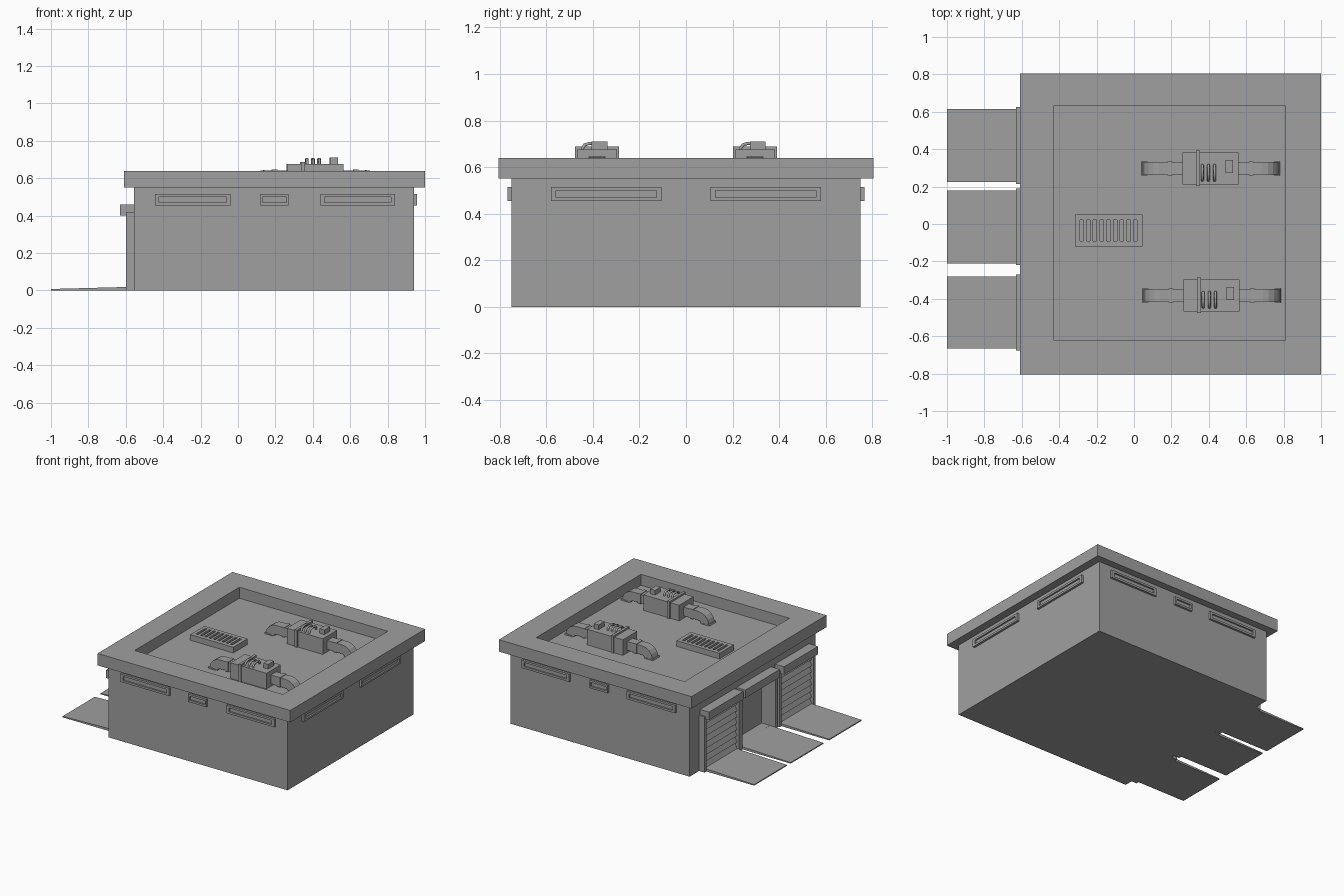
import bpy, bmesh, math
from mathutils import Vector

cube = bpy.data.objects.get("Cube")
if cube:
    bpy.data.objects.remove(cube)

GREY = (0.35, 0.35, 0.35, 1)
mat = bpy.data.materials.new("concrete grey")
mat.use_nodes = True
mat.diffuse_color = GREY
mat.node_tree.nodes["Principled BSDF"].inputs["Base Color"].default_value = GREY


def finish(name, bm):
    bmesh.ops.recalc_face_normals(bm, faces=bm.faces)
    mesh = bpy.data.meshes.new(name)
    bm.to_mesh(mesh)
    bm.free()
    mesh.materials.append(mat)
    obj = bpy.data.objects.new(name, mesh)
    bpy.context.collection.objects.link(obj)
    return obj


def box_bm(x, y, z):
    bm = bmesh.new()
    bmesh.ops.create_cube(bm, size=1)
    for v in bm.verts:
        v.co = [r[0] if c < 0 else r[1] for r, c in zip((x, y, z), v.co)]
    return bm


def box(name, x, y, z):
    return finish(name, box_bm(x, y, z))


def pocket_box(name, size, axis, sign, pockets, depth):
    """Box with rectangular pockets sunk into one side; each pocket gives (low, high) on the other two axes."""
    bm = box_bm(*size)
    others = [a for a in range(3) if a != axis]
    for i, a in enumerate(others):
        for cut in sorted({c for p in pockets for c in p[i]}):
            if not size[a][0] < cut < size[a][1]:
                continue
            co, no = Vector(), Vector()
            co[a], no[a] = cut, 1
            bmesh.ops.bisect_plane(bm, geom=bm.verts[:] + bm.edges[:] + bm.faces[:],
                                   plane_co=co, plane_no=no)
    bm.normal_update()
    for p in pockets:
        found = []
        for f in bm.faces:
            m = f.calc_center_median()
            if f.normal[axis] * sign > 0.9 and all(p[i][0] < m[a] < p[i][1] for i, a in enumerate(others)):
                found.append(f)
        made = bmesh.ops.extrude_face_region(bm, geom=found)["geom"]
        bmesh.ops.delete(bm, geom=found, context='FACES_ONLY')
        shift = Vector()
        shift[axis] = -sign * depth
        bmesh.ops.translate(bm, vec=shift, verts=[g for g in made if isinstance(g, bmesh.types.BMVert)])
    bmesh.ops.dissolve_limit(bm, angle_limit=0.01, verts=bm.verts, edges=bm.edges)
    return finish(name, bm)


def prism(name, profile, y0, y1):
    """Extrude an (x, z) outline along y."""
    bm = bmesh.new()
    face = bm.faces.new([bm.verts.new((x, y0, z)) for x, z in profile])
    made = bmesh.ops.extrude_face_region(bm, geom=[face])["geom"]
    bmesh.ops.translate(bm, vec=(0, y1 - y0, 0), verts=[g for g in made if isinstance(g, bmesh.types.BMVert)])
    return finish(name, bm)


# Building shell with an open middle bay, and the parapet roof
doors = [("back", 0.225, 0.615), ("middle", -0.21, 0.18), ("front", -0.665, -0.28)]
pocket_box("building_body", ((-0.555, 0.94), (-0.75, 0.75), (0, 0.555)), 0, -1,
           [((-0.21, 0.18), (0.02, 0.4))], 0.07)
FLOOR = 0.557
pocket_box("parapet_roof", ((-0.61, 1), (-0.805, 0.805), (0.55, 0.64)), 2, 1,
           [((-0.43, 0.81), (-0.62, 0.63))], 0.64 - FLOOR)

# Loading bays: ramp, header, jambs and slatted shutter
for name, y0, y1 in doors:
    prism(name + "_ramp", [(-1, 0), (-0.55, 0), (-0.55, 0.02), (-1, 0.008)], y0, y1)
    box(name + "_door_header", (-0.63, -0.55), (y0 - 0.01, y1 + 0.01), (0.4, 0.46))
    for side, a, b in (("front", y0 - 0.022, y0), ("back", y1, y1 + 0.022)):
        box(f"{name}_door_{side}_jamb", (-0.6, -0.55), (a, b), (0, 0.42))
    if name != "middle":
        slats, pitch = 8, 0.38 / 8
        outline = [(-0.55, 0.02)]
        for i in range(slats):
            z = 0.02 + i * pitch
            outline += [(-0.585, z), (-0.562, z + pitch)]
        outline.append((-0.55, 0.4))
        prism(name + "_slatted_shutter", outline, y0, y1)

# Framed strip windows
Z, GLASS = (0.455, 0.515), (0.47, 0.5)
for side, s in (("front", -1), ("back", 1)):
    for i, (a, b) in enumerate([(-0.445, -0.04), (0.12, 0.27), (0.44, 0.84)]):
        rim = 0.01 if i == 1 else 0.022
        pocket_box(f"{side}_window_{i + 1}", ((a, b), tuple(sorted((s * 0.74, s * 0.766))), Z), 1, s,
                   [((a + rim, b - rim), GLASS)], 0.012)
for side, s in (("front", -1), ("back", 1)):
    a, b = sorted((s * 0.105, s * 0.58))
    pocket_box(side + "_side_window", ((0.93, 0.957), (a, b), Z), 0, 1,
               [((a + 0.022, b - 0.022), GLASS)], 0.012)

# Roof vent with a row of slots
slots = [((-0.29 + i * 0.036, -0.272 + i * 0.036), (-0.09, 0.022)) for i in range(9)]
pocket_box("roof_vent", ((-0.315, 0.045), (-0.12, 0.05), (FLOOR, 0.6)), 2, 1, slots, 0.02)


def duct(name, cy, start, direction):
    """Square duct leaving the unit level, then bending down to the roof."""
    mid, r, reach = 0.609, 0.055, 0.13
    rings = [(start, mid, 0, 0.033), (start + direction * 0.06, mid, 0, 0.033),
             (start + direction * 0.06, mid, 0, 0.037), (start + direction * 0.085, mid, 0, 0.037),
             (start + direction * 0.085, mid, 0, 0.033)]
    for i in range(5):
        t = math.radians(i * 20)
        rings.append((start + direction * (reach + r * math.sin(t)), mid - r + r * math.cos(t), t, 0.034))
    x, z, t, w = rings[-1]
    rings += [(x, z, t, 0.038), (x + direction * 0.004, FLOOR - 0.005, t, 0.038)]
    bm = bmesh.new()
    previous = None
    for x, z, t, w in rings:
        up = Vector((direction * math.sin(t), 0, math.cos(t))) * w
        across = Vector((0, w, 0))
        c = Vector((x, cy, z))
        ring = [bm.verts.new(c + a * across + b * up) for a, b in ((-1, -1), (1, -1), (1, 1), (-1, 1))]
        if previous:
            for i in range(4):
                j = (i + 1) % 4
                bm.faces.new((previous[i], previous[j], ring[j], ring[i]))
        else:
            bm.faces.new(ring)
        previous = ring
    bm.faces.new(previous)
    finish(name, bm)


def pipe(name, x, y):
    """Small bent pipe rising from the unit top."""
    curve = bpy.data.curves.new(name, 'CURVE')
    curve.dimensions = '3D'
    curve.bevel_depth = 0.008
    curve.bevel_resolution = 1
    curve.use_fill_caps = True
    path = [(0, 0.66), (0, 0.68), (0.01, 0.695), (0.03, 0.702), (0.065, 0.702), (0.08, 0.69), (0.08, 0.66)]
    line = curve.splines.new('POLY')
    line.points.add(len(path) - 1)
    for p, (dy, z) in zip(line.points, path):
        p.co = (x, y + dy, z, 1)
    curve.materials.append(mat)
    bpy.context.collection.objects.link(bpy.data.objects.new(name, curve))


# Two rooftop air units with ducts, collar, pipes and control box
for name, cx, cy in (("back", 0.41, 0.297), ("front", 0.415, -0.382)):
    box(name + "_air_unit", (cx - 0.15, cx + 0.15), (cy - 0.085, cy + 0.085), (FLOOR - 0.005, 0.675))
    box(name + "_air_unit_collar", (cx - 0.078, cx - 0.058), (cy - 0.095, cy + 0.095), (FLOOR - 0.005, 0.688))
    box(name + "_control_box", (cx + 0.08, cx + 0.12), (cy - 0.023, cy + 0.045), (0.67, 0.71))
    for i in range(3):
        pipe(f"{name}_pipe_{i + 1}", cx - 0.045 + i * 0.033, cy - 0.063)
    duct(name + "_left_duct", cy, cx + 0.145, 1)
    duct(name + "_right_duct", cy, cx - 0.145, -1)
